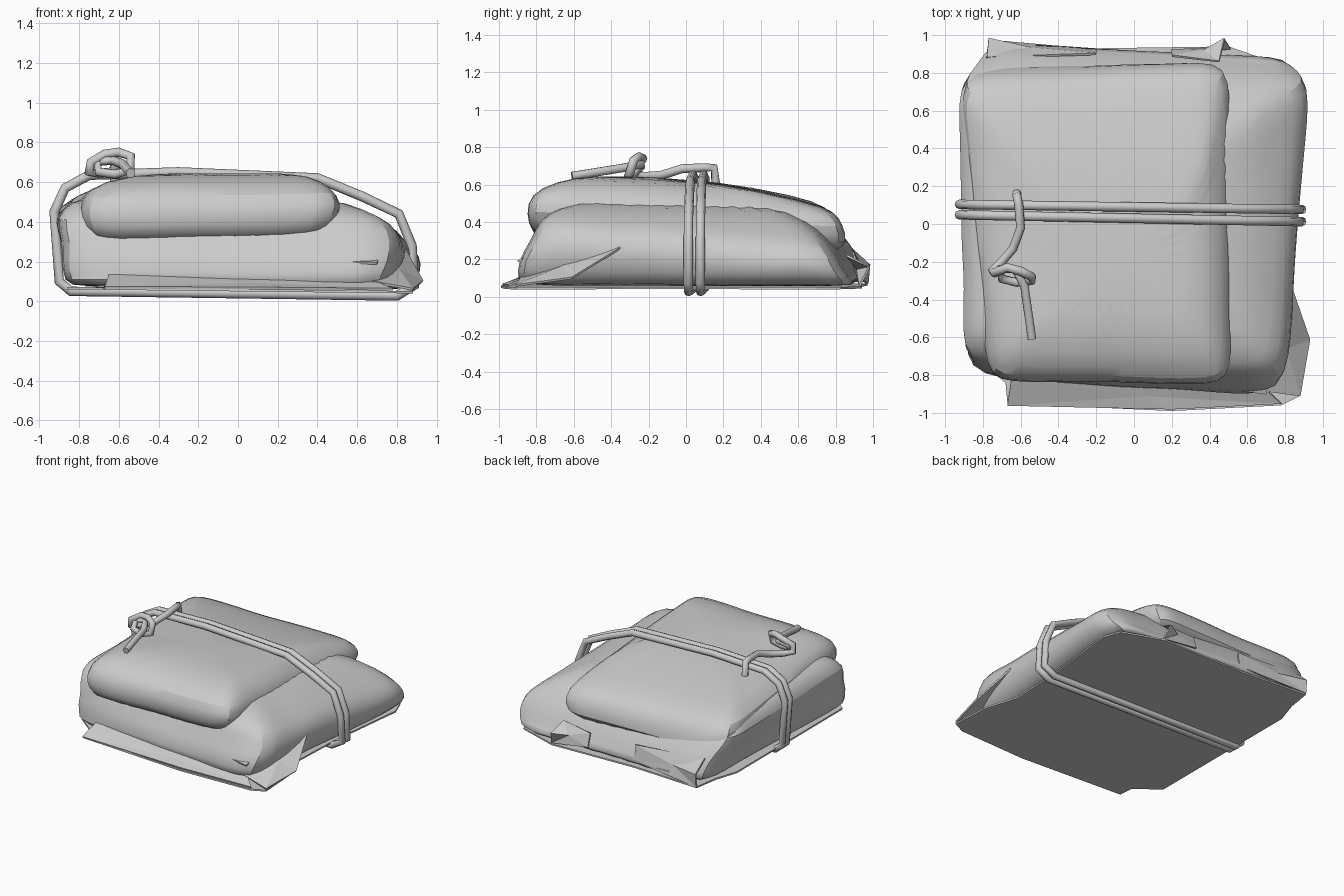
import bpy, bmesh, math
from mathutils import Vector, noise

old = bpy.data.objects.get("Cube")
if old:
    bpy.data.objects.remove(old, do_unlink=True)

mat = bpy.data.materials.new("pale grey cloth")
mat.use_nodes = True
grey = (0.6, 0.6, 0.6, 1)
mat.diffuse_color = grey
mat.node_tree.nodes["Principled BSDF"].inputs["Base Color"].default_value = grey


def finish(name, bm):
    bmesh.ops.recalc_face_normals(bm, faces=bm.faces)
    mesh = bpy.data.meshes.new(name)
    bm.to_mesh(mesh)
    bm.free()
    mesh.materials.append(mat)
    ob = bpy.data.objects.new(name, mesh)
    bpy.context.collection.objects.link(ob)
    return ob


def rounded_square(per_side=10, power=26):
    """Unit square outline with softened corners."""
    out = []
    for side in range(4):
        for i in range(per_side):
            a, b = -1 + 2 * i / per_side, -1
            for _ in range(side):
                a, b = -b, a
            s = (abs(a) ** power + abs(b) ** power) ** (-1 / power)
            out.append((a * s, b * s))
    return out


def cushion(name, rings, wrinkle):
    """Loft between rings; each ring has four corners: front -x, front +x, back +x, back -x."""
    bm = bmesh.new()
    loops = []
    for k, ring in enumerate(rings):
        fl, fr, br, bl = map(Vector, ring)
        loop = []
        for u, v in rounded_square():
            p = fl.lerp(fr, (u + 1) / 2).lerp(bl.lerp(br, (u + 1) / 2), (v + 1) / 2)
            if 0 < k < len(rings) - 1:
                p += noise.noise_vector(p * 3) * wrinkle
            loop.append(bm.verts.new(p))
        loops.append(loop)
    for low, high in zip(loops, loops[1:]):
        n = len(low)
        for i in range(n):
            j = (i + 1) % n
            bm.faces.new((low[i], low[j], high[j], high[i]))
    bm.faces.new(loops[0][::-1])
    bm.faces.new(loops[-1])
    ob = finish(name, bm)
    sub = ob.modifiers.new("soften", "SUBSURF")
    sub.levels = sub.render_levels = 1
    bpy.ops.object.select_all(action="DESELECT")
    ob.select_set(True)
    bpy.context.view_layer.objects.active = ob
    bpy.ops.object.shade_smooth_by_angle(angle=math.radians(50))


def sheet(name, points, thick=0.012):
    """Thin folded piece of cloth fanned from its middle."""
    bm = bmesh.new()
    vs = [bm.verts.new(p) for p in points]
    mid = bm.verts.new(sum((Vector(p) for p in points), Vector()) / len(points))
    for a, b in zip(vs, vs[1:] + vs[:1]):
        bm.faces.new((a, b, mid))
    mod = finish(name, bm).modifiers.new("thickness", "SOLIDIFY")
    mod.thickness, mod.offset = thick, 0


def rope(name, points, closed=False, radius=0.025):
    cu = bpy.data.curves.new(name, "CURVE")
    cu.dimensions = "3D"
    cu.bevel_depth, cu.bevel_resolution, cu.use_fill_caps = radius, 2, True
    sp = cu.splines.new("POLY")
    sp.points.add(len(points) - 1)
    for pt, co in zip(sp.points, points):
        pt.co = (*co, 1)
    sp.use_cyclic_u = closed
    sp.use_smooth = True
    cu.materials.append(mat)
    ob = bpy.data.objects.new(name, cu)
    bpy.context.collection.objects.link(ob)


# Lower folded layers, falling away toward the back +x corner
cushion("lower_bundle", [
    [(-.85, -.84, .07), (.72, -.9, .05), (.8, .92, .05), (-.8, .96, .07)],
    [(-.88, -.79, .1), (.74, -.92, .09), (.89, .88, .07), (-.82, .97, .1)],
    [(-.9, -.8, .2), (.8, -.92, .2), (.94, .82, .14), (-.84, .95, .2)],
    [(-.88, -.77, .29), (.81, -.83, .3), (.93, .79, .21), (-.88, .88, .3)],
    [(-.92, -.73, .42), (.77, -.79, .4), (.88, .73, .29), (-.95, .79, .41)],
    [(-.85, -.62, .5), (.64, -.7, .46), (.71, .67, .38), (-.88, .69, .48)],
    [(-.7, -.5, .54), (.48, -.5, .53), (.5, .42, .52), (-.75, .52, .53)],
], 0.015)

# Upper puffy fold running the whole length
cushion("upper_bundle", [
    [(-.68, -.72, .27), (.42, -.74, .28), (.42, .8, .2), (-.75, .8, .2)],
    [(-.74, -.82, .33), (.46, -.83, .36), (.48, .87, .29), (-.87, .84, .3)],
    [(-.78, -.84, .42), (.53, -.85, .45), (.52, .84, .38), (-.93, .79, .4)],
    [(-.77, -.82, .53), (.51, -.83, .55), (.48, .8, .45), (-.92, .75, .48)],
    [(-.69, -.69, .61), (.43, -.7, .615), (.41, .66, .505), (-.8, .6, .54)],
    [(-.4, -.48, .655), (.3, -.48, .655), (.36, .1, .625), (-.5, .1, .63)],
], 0.012)

# Flat loose bottom sheet, tilting a little toward +x
outline = [(-.67, -.95), (.2, -.99), (.78, -.96), (.88, -.91), (.86, -.6), (.78, -.35),
           (.8, .1), (.87, .7), (.82, .83), (.5, .94), (-.2, .93), (-.77, .97),
           (-.8, .78), (-.86, .6), (-.86, -.7), (-.68, -.84)]
sheet("bottom_sheet", [(x, y, .056 - .012 * x) for x, y in outline])

# Creased corners and tucked edges
sheet("front_left_flap", [(.93, -.61, .1), (.88, -.91, .06), (.66, -.88, .1),
                          (.72, -.55, .28), (.84, -.35, .26)])
sheet("front_left_tuck", [(.7, -.9, .19), (.46, -.87, .2), (.5, -.6, .3), (.74, -.6, .3)])
sheet("front_lip", [(-.67, -.96, .07), (.2, -.98, .065), (.78, -.95, .06),
                    (.66, -.84, .11), (-.65, -.82, .13)])
sheet("back_right_tuck", [(-.77, .98, .17), (-.77, .97, .07), (-.2, .92, .1),
                          (-.2, .9, .22), (-.78, .88, .26)])
sheet("back_left_tuck", [(.48, .98, .16), (.51, .93, .06), (.2, .92, .1),
                         (.2, .89, .2), (.45, .86, .22)])

# Two rope turns around the bundle
section = [(-.84, .05), (-.9, .1), (-.925, .45), (-.87, .57), (-.75, .635), (-.3, .65),
           (.4, .62), (.62, .53), (.81, .44), (.875, .28), (.89, .08), (.8, .027)]
for name, y, lean in (("front_rope_turn", .03, -.02), ("back_rope_turn", .09, -.015)):
    rope(name, [(x, y + lean * x, z) for x, z in section], True)

# Knot and loose tail
rope("knotted_rope", [
    (-.62, .16, .59), (-.62, .15, .69), (-.61, .1, .69), (-.6, -.02, .685),
    (-.64, -.13, .65), (-.7, -.2, .645), (-.75, -.25, .65), (-.74, -.26, .7),
    (-.67, -.23, .74), (-.6, -.25, .75), (-.54, -.28, .73), (-.54, -.3, .66),
    (-.62, -.31, .64), (-.7, -.29, .65), (-.71, -.24, .7), (-.63, -.24, .71),
    (-.58, -.33, .69), (-.54, -.61, .645)], radius=0.024)
